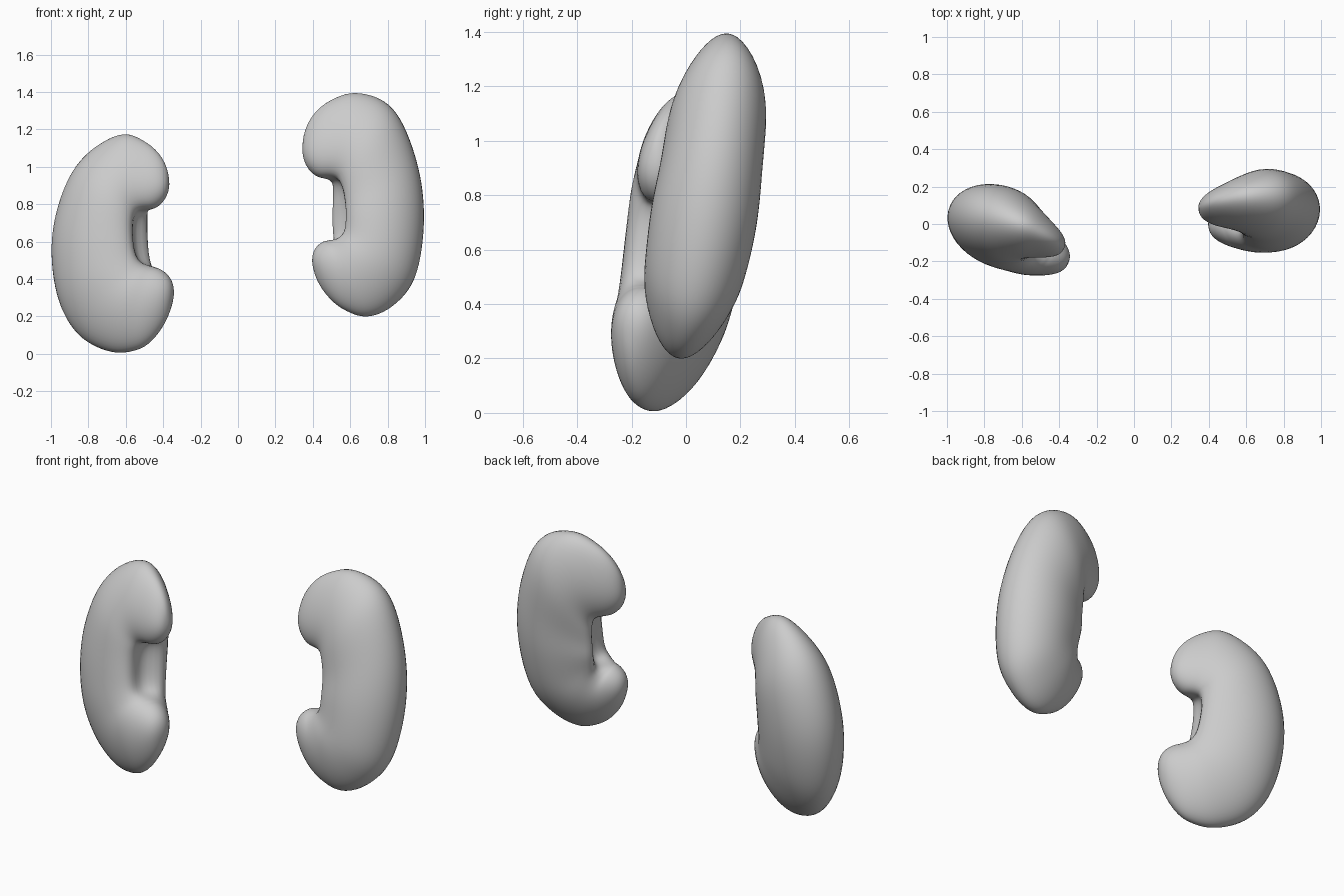
import bpy, bmesh
from math import sin, cos, pi, exp
from mathutils import Vector

if "Cube" in bpy.data.objects:
    bpy.data.objects.remove(bpy.data.objects["Cube"])

SIDES, STEPS = 48, 8


def catmull(p0, p1, p2, p3, t):
    return [0.5 * (2 * b + (c - a) * t + (2 * a - 5 * b + 4 * c - d) * t * t
                   + (3 * b - a - 3 * c + d) * t ** 3)
            for a, b, c, d in zip(p0, p1, p2, p3)]


def cap_rows(tip, s):
    """Rounded pole between a tip point and its neighbouring station s."""
    rows = []
    mx, mz = (s[0] + s[2]) / 2, (s[1] + s[3]) / 2
    hx, hz = (s[0] - s[2]) / 2, (s[1] - s[3]) / 2
    for k in range(1, STEPS):
        r = k / STEPS
        u = 0.6 * r * r + 0.4 * r ** 4
        cx, cz = tip[0] + (mx - tip[0]) * u, tip[1] + (mz - tip[1]) * u
        rows.append([cx + hx * r, cz + hz * r, cx - hx * r, cz - hz * r,
                     s[4] * r, 0])
    return rows


def build_kidney(name, stations, tips, plane, notch, lip):
    """Loft a C-shaped body: each station = outer x,z, inner x,z,
    half thickness, hilum strength."""
    y0, x0, z0, kx, kz = plane
    normal = Vector((-kx, 1, -kz)).normalized()

    def on_plane(x, z):
        return Vector((x, y0 + kx * (x - x0) + kz * (z - z0), z))

    rows = cap_rows(tips[0], stations[0])
    first = [2 * a - b for a, b in zip(stations[0], stations[1])]
    last = [2 * a - b for a, b in zip(stations[-1], stations[-2])]
    pts = [first] + stations + [last]
    for i in range(len(pts) - 3):
        rows += [catmull(*pts[i:i + 4], s / STEPS) for s in range(STEPS)]
    rows.append(stations[-1])
    rows += cap_rows(tips[1], stations[-1])[::-1]

    bm = bmesh.new()
    rings = []
    for ox, oz, ix, iz, b, g in rows:
        outer, inner = on_plane(ox, oz), on_plane(ix, iz)
        mid, half = (outer + inner) / 2, (inner - outer) / 2
        g = min(max(g, 0), 1)
        ring = []
        for k in range(SIDES):
            a = 2 * pi * k / SIDES
            a = a - 2 * pi if a > pi else a
            # hilum groove with a longer back lip
            off = g * (lip * exp(-((a - 0.65) / 0.35) ** 2)
                       - notch * exp(-(a / 0.32) ** 2))
            # poles thin toward their outer rim
            thick = b * sin(a) * (1 + 0.22 * (1 - g) * cos(a))
            p = mid + half * cos(a) + half.normalized() * off + normal * thick
            ring.append(bm.verts.new(p))
        rings.append(ring)
    for r0, r1 in zip(rings, rings[1:]):
        for k in range(SIDES):
            n = (k + 1) % SIDES
            bm.faces.new((r0[k], r0[n], r1[n], r1[k]))
    for ring, tip in ((rings[0], tips[0]), (rings[-1], tips[1])):
        v = bm.verts.new(on_plane(*tip))
        for k in range(SIDES):
            bm.faces.new((ring[k], ring[(k + 1) % SIDES], v))
    # soften the surface
    for _ in range(10):
        bmesh.ops.smooth_vert(bm, verts=bm.verts, factor=0.5,
                              use_axis_x=True, use_axis_y=True, use_axis_z=True)
    bmesh.ops.recalc_face_normals(bm, faces=bm.faces)
    for f in bm.faces:
        f.smooth = True
    mesh = bpy.data.meshes.new(name)
    bm.to_mesh(mesh)
    bm.free()
    obj = bpy.data.objects.new(name, mesh)
    bpy.context.collection.objects.link(obj)
    return obj


# lower kidney on the -x side
build_kidney("right_kidney", [
    (-0.47, 1.125, -0.44, 0.775, 0.09, 0),
    (-0.63, 1.18, -0.50, 0.74, 0.14, 0.3),
    (-0.86, 1.01, -0.49, 0.69, 0.195, 0.9),
    (-0.985, 0.66, -0.475, 0.61, 0.21, 1),
    (-0.965, 0.31, -0.465, 0.54, 0.20, 0.9),
    (-0.85, 0.09, -0.46, 0.495, 0.175, 0.3),
    (-0.66, 0.00, -0.445, 0.47, 0.15, 0),
    (-0.49, 0.03, -0.42, 0.46, 0.115, 0),
], ((-0.372, 0.94), (-0.352, 0.29)), (0.115, -1.0, 0.65, -0.44, 0.12), 0.11, 0.01)

# higher kidney on the +x side
build_kidney("left_kidney", [
    (0.445, 1.335, 0.42, 0.94, 0.095, 0),
    (0.62, 1.402, 0.50, 0.91, 0.14, 0.3),
    (0.83, 1.32, 0.51, 0.85, 0.18, 0.9),
    (0.96, 1.03, 0.51, 0.79, 0.19, 1),
    (1.00, 0.72, 0.51, 0.73, 0.20, 1),
    (0.955, 0.41, 0.51, 0.67, 0.19, 0.9),
    (0.83, 0.25, 0.50, 0.63, 0.17, 0.3),
    (0.68, 0.193, 0.48, 0.61, 0.14, 0),
    (0.53, 0.25, 0.455, 0.605, 0.11, 0),
], ((0.343, 1.12), (0.40, 0.46)), (0.10, 1.0, 0.75, 0.12, 0.16), 0.11, 0.07)
